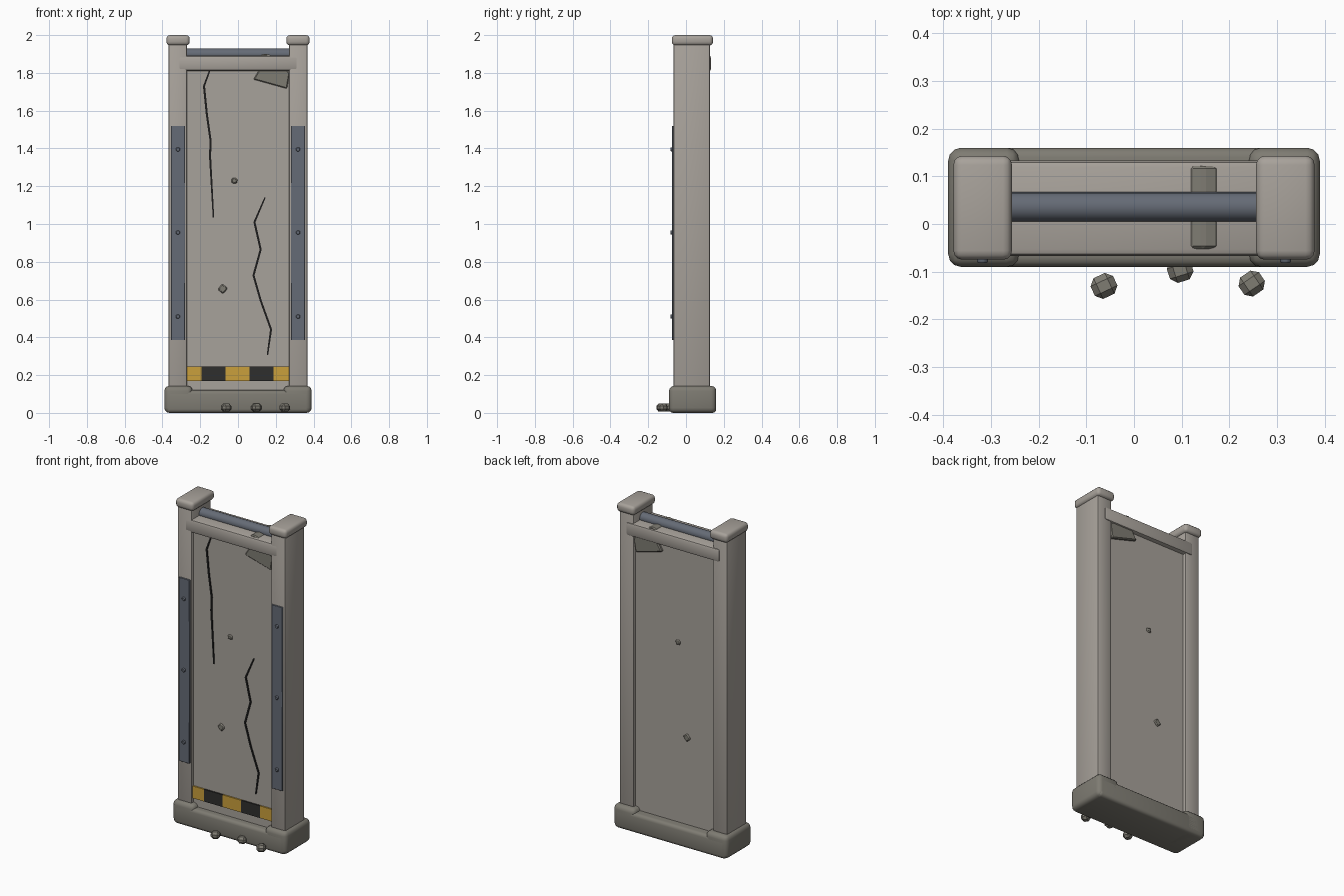
import bpy, bmesh, math, random
from mathutils import Vector, Matrix

random.seed(4)
cube = bpy.data.objects.get("Cube")
if cube:
    bpy.data.objects.remove(cube, do_unlink=True)


def material(name, rgb):
    m = bpy.data.materials.new(name)
    m.use_nodes = True
    col = (*rgb, 1)
    m.diffuse_color = col
    m.node_tree.nodes["Principled BSDF"].inputs["Base Color"].default_value = col
    return m


CONCRETE = material("pale concrete", (0.39, 0.36, 0.325))
DARK = material("dark concrete", (0.21, 0.20, 0.17))
STEEL = material("blue grey steel", (0.13, 0.147, 0.18))
YELLOW = material("warning yellow", (0.59, 0.35, 0.045))
BLACK = material("warning black", (0.028, 0.028, 0.027))
CRACK = material("crack black", (0.012, 0.012, 0.012))


def finish(name, bm, mat, bevel=0, segments=2, smooth=True):
    bmesh.ops.recalc_face_normals(bm, faces=bm.faces)
    me = bpy.data.meshes.new(name)
    bm.to_mesh(me)
    bm.free()
    me.materials.append(mat)
    ob = bpy.data.objects.new(name, me)
    bpy.context.collection.objects.link(ob)
    bpy.ops.object.select_all(action="DESELECT")
    ob.select_set(True)
    bpy.context.view_layer.objects.active = ob
    if bevel:
        mod = ob.modifiers.new("Bevel", "BEVEL")
        mod.width, mod.segments = bevel, segments
        bpy.ops.object.modifier_apply(modifier="Bevel")
    if smooth:
        bpy.ops.object.shade_smooth_by_angle(angle=math.radians(40))
    return ob


def box(name, x, y, z, mat, bevel=0, segments=2, turn=0):
    """Box from (min, max) ranges, optionally turned about its y axis."""
    size = [r[1] - r[0] for r in (x, y, z)]
    mid = Vector([(r[0] + r[1]) / 2 for r in (x, y, z)])
    bm = bmesh.new()
    bmesh.ops.create_cube(bm, size=1, matrix=Matrix.Translation(mid)
                          @ Matrix.Rotation(turn, 4, "Y") @ Matrix.Diagonal((*size, 1)))
    return finish(name, bm, mat, bevel, segments)


def cylinder(name, mid, radius, depth, axis, mat, sides, bevel=0):
    bm = bmesh.new()
    bmesh.ops.create_cone(bm, cap_ends=True, segments=sides, radius1=radius, radius2=radius,
                          depth=depth, matrix=Matrix.Translation(mid)
                          @ Matrix.Rotation(math.pi / 2, 4, axis))
    return finish(name, bm, mat, bevel, 1)


def prism(name, outline, y, mat, bevel=0):
    """Extrude an x-z outline from y[0] to y[1]."""
    bm = bmesh.new()
    face = bm.faces.new([bm.verts.new((px, y[0], pz)) for px, pz in outline])
    new = bmesh.ops.extrude_face_region(bm, geom=[face])["geom"]
    bmesh.ops.translate(bm, vec=(0, y[1] - y[0], 0),
                        verts=[v for v in new if isinstance(v, bmesh.types.BMVert)])
    return finish(name, bm, mat, bevel, 1, smooth=False)


def crack(name, points, y, width):
    """Thin ribbon following a jagged path."""
    bm = bmesh.new()
    rows = []
    for i, (px, pz) in enumerate(points):
        w = width * (0.7 if i in (0, len(points) - 1) else 1) / 2
        rows.append([bm.verts.new((px + s * w, d, pz)) for s, d in
                     ((-1, y), (1, y), (1, y + 0.008), (-1, y + 0.008))])
    for a, b in zip(rows, rows[1:]):
        for k in range(4):
            n = (k + 1) % 4
            bm.faces.new((a[k], a[n], b[n], b[k]))
    bm.faces.new(rows[0])
    bm.faces.new(rows[-1])
    finish(name, bm, CRACK, smooth=False)


# Main slab, plinth and top beam
FRONT = -0.047
box("wall_panel", (-0.275, 0.275), (FRONT, 0.105), (0.05, 1.85), CONCRETE)
box("plinth", (-0.38, 0.38), (-0.09, 0.16), (0, 0.12), DARK, 0.02, 3)
box("top_beam", (-0.32, 0.32), (-0.067, 0.133), (1.81, 1.892), CONCRETE, 0.014, 2)
cylinder("top_rail", (0, 0.036, 1.899), 0.031, 0.56, "Y", STEEL, 16)

# Side posts with feet, caps, steel plates and rivets
for side, s in (("left", 1), ("right", -1)):
    def span(a, b):
        return sorted((s * a, s * b))
    box(side + "_foot", span(0.24, 0.39), (-0.09, 0.16), (0, 0.143), DARK, 0.027, 3)
    box(side + "_post", span(0.27, 0.368), (-0.066, 0.126), (0.05, 1.97), CONCRETE, 0.009, 2)
    box(side + "_cap", span(0.256, 0.379), (-0.075, 0.143), (1.945, 2.0), CONCRETE, 0.019, 3)
    box(side + "_plate", span(0.28, 0.355), (-0.073, -0.064), (0.385, 1.52), STEEL, 0.002, 1)
    for i, z in enumerate((0.51, 0.955, 1.395)):
        cylinder(f"{side}_rivet_{i + 1}", (s * 0.318, -0.075, z), 0.012, 0.014, "X",
                 STEEL, 10, 0.003)

# Warning band of alternating blocks
edges = (-0.27, -0.193, -0.066, 0.061, 0.188, 0.27)
for i, (a, b) in enumerate(zip(edges, edges[1:])):
    box(f"warning_block_{i + 1}", (a, b), (FRONT - 0.009, FRONT + 0.002), (0.17, 0.245),
        BLACK if i % 2 else YELLOW)

# Cracks in the front face
crack("upper_crack", [(-0.15, 1.812), (-0.18, 1.73), (-0.165, 1.58), (-0.145, 1.44),
                      (-0.148, 1.36), (-0.13, 1.035)], FRONT - 0.005, 0.011)
crack("lower_crack", [(0.143, 1.14), (0.087, 1.01), (0.12, 0.865), (0.082, 0.728),
                      (0.12, 0.595), (0.175, 0.442), (0.156, 0.307)], FRONT - 0.005, 0.011)

# Broken patches running through the slab
prism("broken_corner", [(0.08, 1.765), (0.26, 1.715), (0.275, 1.8), (0.17, 1.895),
                        (0.145, 1.902), (0.118, 1.895), (0.11, 1.815)],
      (-0.052, 0.122), DARK, 0.006)
box("small_chip", (-0.035, -0.004), (-0.054, 0.112), (1.215, 1.243), DARK, 0.006, 1, 0.1)
box("large_chip", (-0.1, -0.062), (-0.054, 0.112), (0.637, 0.676), DARK, 0.006, 1, 0.7)

# Loose rubble in front of the plinth
for i, (x, y) in enumerate(((-0.063, -0.13), (0.097, -0.097), (0.247, -0.125))):
    bm = bmesh.new()
    bmesh.ops.create_cube(bm, size=1, matrix=Matrix.Translation((x, y, 0.028))
                          @ Matrix.Rotation(random.uniform(0.2, 1.2), 4, "Z")
                          @ Matrix.Diagonal((0.052, 0.048, 0.042, 1)))
    finish(f"rubble_{i + 1}", bm, DARK, 0.013, 1, smooth=False)
